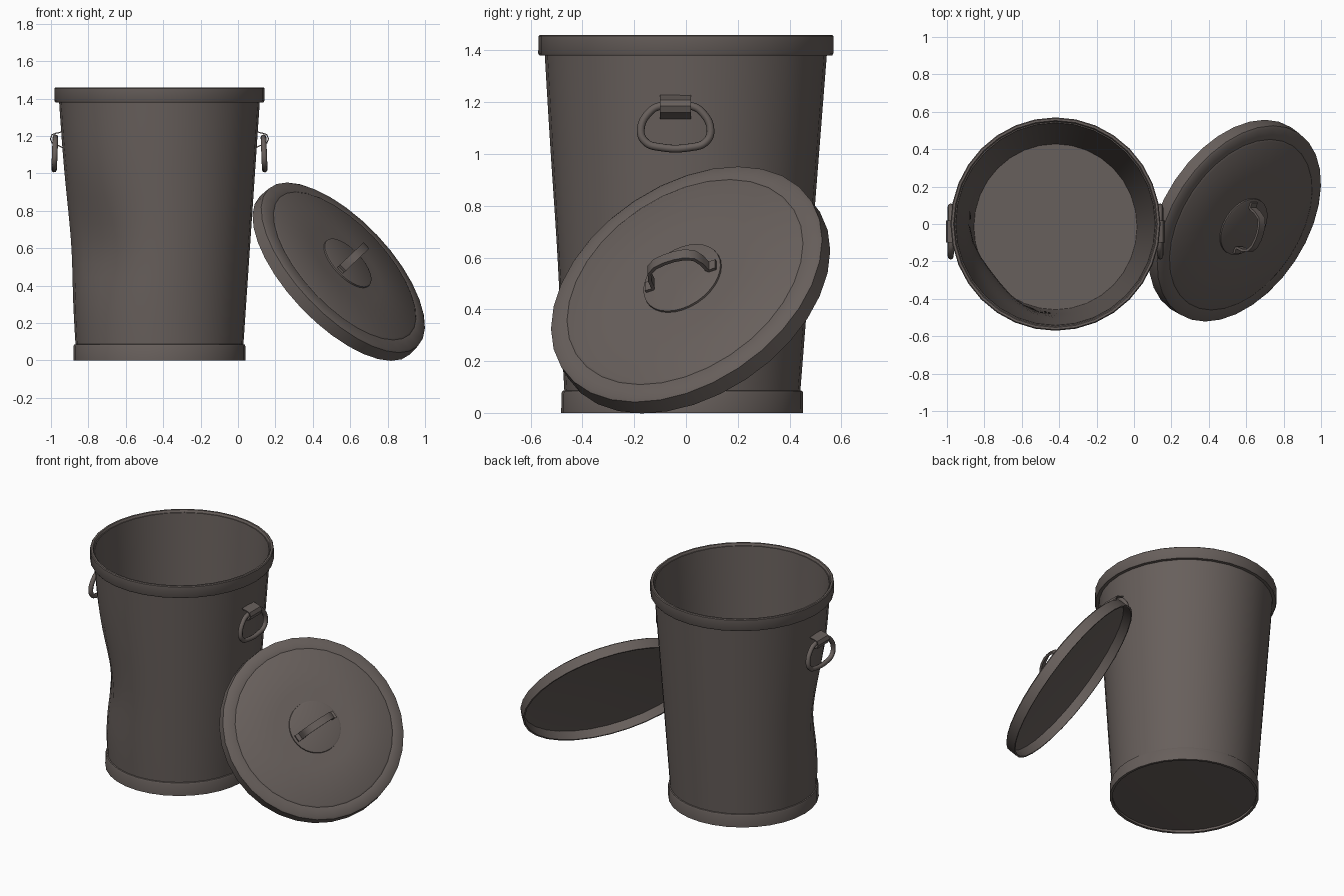
import bpy, bmesh, math
from mathutils import Matrix, Vector

cube = bpy.data.objects.get("Cube")
if cube:
    bpy.data.objects.remove(cube, do_unlink=True)

SIDES = 32
CAN_X = -0.42
CAN_H = 1.46

metal = bpy.data.materials.new("dull brown metal")
colour = (0.137, 0.115, 0.106, 1)
metal.diffuse_color = colour
metal.use_nodes = True
bsdf = metal.node_tree.nodes["Principled BSDF"]
bsdf.inputs["Base Color"].default_value = colour
bsdf.inputs["Roughness"].default_value = 0.6


def finish(name, bm, matrix=Matrix(), angle=35):
    """Turn a bmesh into a named, shaded object."""
    bmesh.ops.recalc_face_normals(bm, faces=bm.faces)
    mesh = bpy.data.meshes.new(name)
    bm.to_mesh(mesh)
    bm.free()
    mesh.materials.append(metal)
    obj = bpy.data.objects.new(name, mesh)
    bpy.context.collection.objects.link(obj)
    obj.matrix_world = matrix
    bpy.ops.object.select_all(action='DESELECT')
    obj.select_set(True)
    bpy.context.view_layer.objects.active = obj
    bpy.ops.object.shade_smooth_by_angle(angle=math.radians(angle))
    return obj


def lathe(name, profile, matrix=Matrix(), bend=None, closed=False):
    """Spin (radius, height) points about z; radius 0 makes a pole."""
    bm = bmesh.new()
    rings = []
    for r, z in profile:
        if r == 0:
            rings.append([bm.verts.new((0, 0, z))] * SIDES)
            continue
        ring = []
        for i in range(SIDES):
            a = math.tau * i / SIDES
            p = Vector((r * math.cos(a), r * math.sin(a), z))
            ring.append(bm.verts.new(bend(p) if bend else p))
        rings.append(ring)
    pairs = list(zip(rings, rings[1:]))
    if closed:
        pairs.append((rings[-1], rings[0]))
    for low, high in pairs:
        for i in range(SIDES):
            j = (i + 1) % SIDES
            corners = dict.fromkeys((low[i], low[j], high[j], high[i]))
            bm.faces.new(list(corners))
    return finish(name, bm, matrix)


def tube(name, points, radius, matrix, cyclic=True):
    """Round bar along a smooth path, as a mesh."""
    curve = bpy.data.curves.new(name, 'CURVE')
    curve.dimensions = '3D'
    curve.bevel_depth = radius
    curve.bevel_resolution = 2
    curve.resolution_u = 5
    spline = curve.splines.new('BEZIER')
    spline.bezier_points.add(len(points) - 1)
    for bp, p in zip(spline.bezier_points, points):
        bp.co = p
        bp.handle_left_type = bp.handle_right_type = 'AUTO'
    spline.use_cyclic_u = cyclic
    temp = bpy.data.objects.new(name + " path", curve)
    bpy.context.collection.objects.link(temp)
    bpy.context.view_layer.update()
    mesh = temp.to_mesh()
    bm = bmesh.new()
    bm.from_mesh(mesh)
    temp.to_mesh_clear()
    bpy.data.objects.remove(temp, do_unlink=True)
    return finish(name, bm, matrix, 60)


def strap(name, path, width, thick, matrix):
    """Flat strip following (along, up) points, extruded sideways."""
    bm = bmesh.new()
    rows = []
    for k, (u, h) in enumerate(path):
        a, b = path[max(k - 1, 0)], path[min(k + 1, len(path) - 1)]
        t = Vector((b[0] - a[0], b[1] - a[1])).normalized() * thick
        rows.append([bm.verts.new((s * width / 2, u - t.y * o, h + t.x * o))
                     for s, o in ((-1, 0), (1, 0), (1, 1), (-1, 1))])
    for low, high in zip(rows, rows[1:]):
        for i in range(4):
            j = (i + 1) % 4
            bm.faces.new((low[i], low[j], high[j], high[i]))
    bm.faces.new(rows[0])
    bm.faces.new(rows[-1])
    return finish(name, bm, matrix, 40)


# Can: tapered wall, slightly leaning, with a dent in one side
def wall_radius(z):
    return 0.45 + 0.1 * z / CAN_H


def can_shape(p):
    angle = math.atan2(p.y, p.x) - math.radians(-142)
    angle = (angle + math.pi) % math.tau - math.pi
    spread = 0.32 if p.z > 0.62 else 0.26
    dent = 0.058 * math.exp(-(angle / 0.55) ** 2 - ((p.z - 0.62) / spread) ** 2)
    r = math.hypot(p.x, p.y)
    k = (r - dent) / r
    lean = -0.015 * (1 - p.z / CAN_H)
    return Vector((p.x * k * 0.985, p.y * k + lean, p.z))


can_matrix = Matrix.Translation((CAN_X, 0, 0))
steps = 20
heights = [0.015 + (CAN_H - 0.03) * i / steps for i in range(steps + 1)]
outer = [(wall_radius(z), z) for z in heights]
inner = [(wall_radius(z) - 0.008, z) for z in reversed(heights)]
lathe("can_body", [(0, 0.004)] + outer + inner + [(0, 0.015)], can_matrix, can_shape)
lathe("base_band", [(0.45, 0), (0.467, 0), (0.467, 0.075), (0.463, 0.085), (0.45, 0.088)],
      can_matrix, can_shape, True)
lathe("top_band", [(0.538, 1.38), (0.565, 1.38), (0.57, 1.388), (0.57, 1.455), (0.565, CAN_H),
                   (0.553, CAN_H), (0.549, 1.455), (0.538, 1.40)],
      can_matrix, can_shape, True)

# Carrying rings and their clasps on both sides
ring = [(-0.06, 1.185), (0.06, 1.185), (0.098, 1.165), (0.135, 1.09), (0.115, 1.045),
        (0.06, 1.026), (-0.06, 1.026), (-0.115, 1.045), (-0.135, 1.09), (-0.098, 1.165)]
for side, label in ((1, "left"), (-1, "right")):
    place = Matrix.Translation((CAN_X, -0.04, 0))
    tube(label + "_ring", [(side * (0.56 - 0.04 * (z - 1.1)), y, z) for y, z in ring],
         0.015, place)
    # Strap wrapped round the ring's top bar and fixed to the wall
    loop = [(0.52, 1.222), (0.535, 1.215), (0.552, 1.212), (0.572, 1.205), (0.58, 1.185),
            (0.572, 1.164), (0.552, 1.158), (0.535, 1.15), (0.515, 1.14)]
    turn = place @ Matrix.Rotation(math.radians(-90 * side), 4, 'Z')
    strap(label + "_clasp", loop, 0.12, 0.006, turn)

# Lid, leaning against the can
normal = Vector((0.655, -0.43, 0.62)).normalized()
along = (Vector((0, 1, 0)) - normal * normal.y).normalized()
across = along.cross(normal)
lid_matrix = Matrix.Translation((0.542, 0.015, 0.478)) @ Matrix(
    (across, along, normal)).transposed().to_4x4()
lathe("lid", [(0, 0.068), (0.25, 0.062), (0.495, 0.05), (0.505, 0.044), (0.515, 0.046),
              (0.568, 0.038), (0.58, 0.03), (0.583, -0.037), (0.572, -0.037),
              (0.568, 0.02), (0.5, 0.03), (0, 0.045)], lid_matrix)
lathe("lid_plate", [(0, 0.078), (0.155, 0.076), (0.165, 0.072), (0.167, 0.055), (0, 0.055)],
      lid_matrix)

# Arched lid handle
arch = [(-0.15, 0), (-0.118, 0), (-0.108, 0.015), (-0.104, 0.05), (-0.09, 0.085),
        (-0.06, 0.103), (-0.02, 0.11)]
arch += [(-u, h) for u, h in reversed(arch)]
strap("lid_handle", arch, 0.045, 0.014, lid_matrix @ Matrix.Translation((0, 0, 0.074)))
